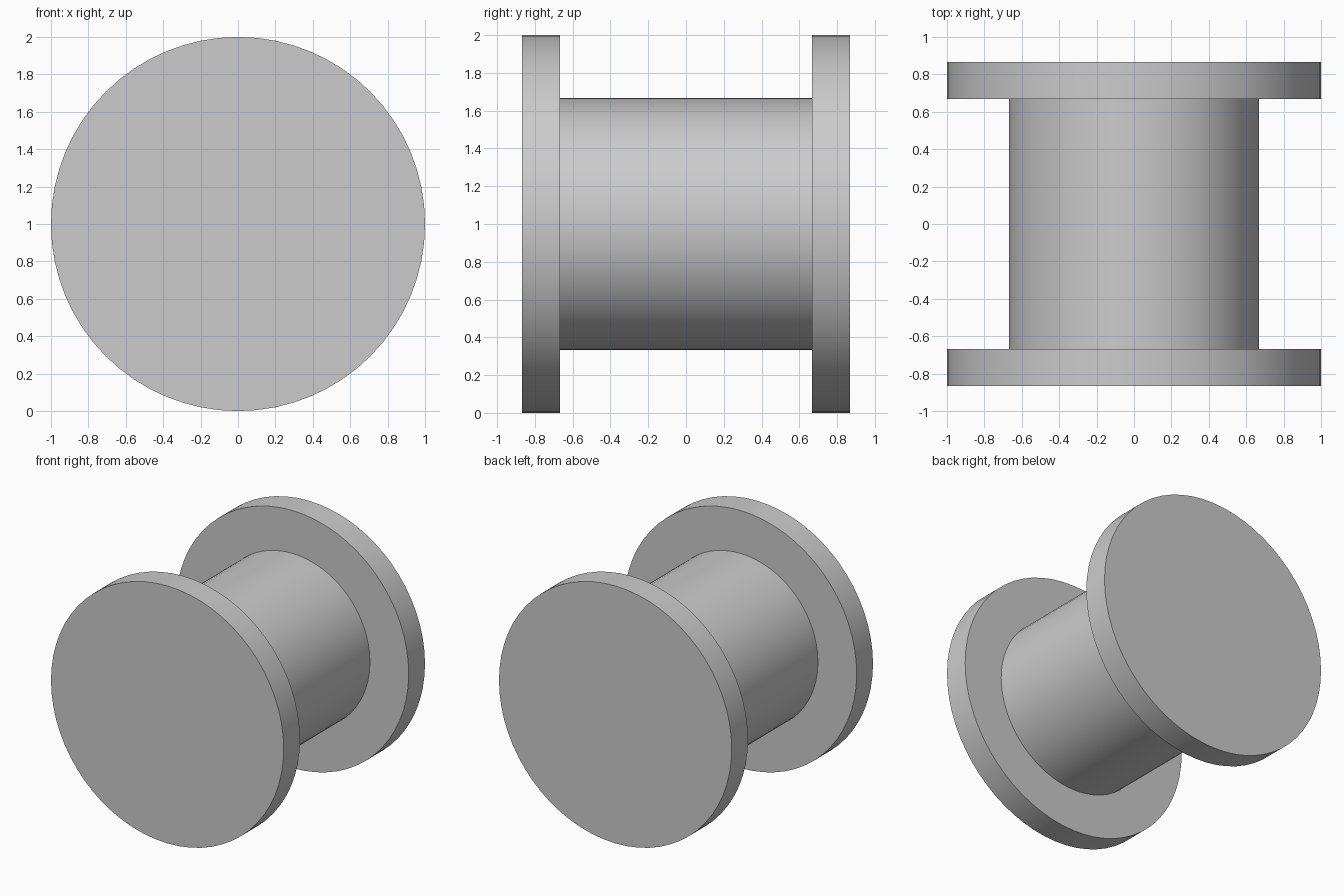
import bpy
import math

if "Cube" in bpy.data.objects:
    bpy.data.objects.remove(bpy.data.objects["Cube"])

# Single grey finish
grey = bpy.data.materials.new("grey")
grey.diffuse_color = (0.6, 0.6, 0.6, 1.0)
grey.use_nodes = True
grey.node_tree.nodes["Principled BSDF"].inputs["Base Color"].default_value = grey.diffuse_color


def disc(name, radius, y_min, y_max):
    """Smooth-sided cylinder lying along the y axis."""
    bpy.ops.mesh.primitive_cylinder_add(
        vertices=64, radius=radius, depth=y_max - y_min,
        location=(0, (y_min + y_max) / 2, 1), rotation=(math.pi / 2, 0, 0))
    obj = bpy.context.object
    obj.name = name
    obj.data.materials.append(grey)
    bpy.ops.object.shade_smooth_by_angle(angle=math.radians(30))
    return obj


INNER, OUTER = 0.667, 0.867

# Central barrel
disc("barrel", 0.667, -INNER, INNER)

# End flanges
disc("front_flange", 1.0, -OUTER, -INNER)
disc("back_flange", 1.0, INNER, OUTER)
